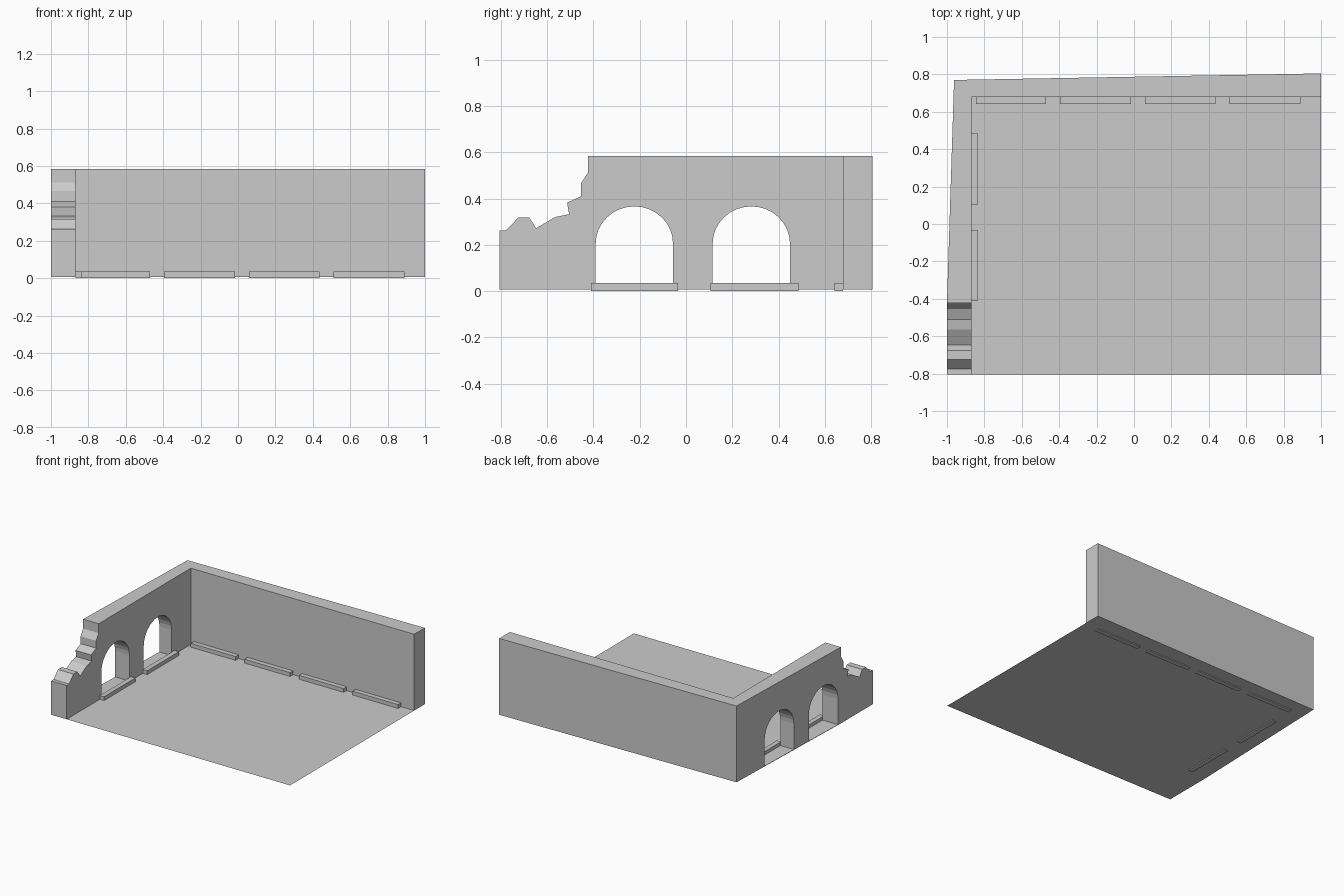
import bpy, bmesh, math
from mathutils import Vector

if "Cube" in bpy.data.objects:
    bpy.data.objects.remove(bpy.data.objects["Cube"])

BASE, TOP = 0.007, 0.584


def make_object(name, bm):
    mesh = bpy.data.meshes.new(name)
    bm.to_mesh(mesh)
    bm.free()
    obj = bpy.data.objects.new(name, mesh)
    bpy.context.collection.objects.link(obj)
    return obj


def prism(name, points, offset):
    """Extrude a planar outline by an offset vector."""
    bm = bmesh.new()
    face = bm.faces.new([bm.verts.new(p) for p in points])
    ext = bmesh.ops.extrude_face_region(bm, geom=[face])
    moved = [v for v in ext["geom"] if isinstance(v, bmesh.types.BMVert)]
    bmesh.ops.translate(bm, verts=moved, vec=offset)
    bmesh.ops.recalc_face_normals(bm, faces=bm.faces)
    return make_object(name, bm)


def box(name, x0, x1, y0, y1, z0, z1):
    return prism(name, [(x0, y0, z0), (x1, y0, z0), (x1, y1, z0), (x0, y1, z0)],
                 (0, 0, z1 - z0))


def cut(target, name, outline):
    """Cut a y-z outline through the left wall."""
    cutter = prism(name, [(-1.1, y, z) for y, z in outline], (0.33, 0, 0))
    cutter.hide_render = True
    mod = target.modifiers.new(name, "BOOLEAN")
    mod.operation, mod.object, mod.solver = "DIFFERENCE", cutter, "EXACT"
    bpy.context.view_layer.objects.active = target
    bpy.ops.object.modifier_apply(modifier=name)
    bpy.data.objects.remove(cutter)


# L-shaped walls with slightly skewed outer faces
plan = [(-1, -0.805), (-0.87, -0.805), (-0.87, 0.678), (1, 0.678),
        (1, 0.805), (-0.962, 0.77), (-1, -0.42)]
walls = prism("ruined_walls", [(x, y, BASE) for x, y in plan], (0, 0, TOP - BASE))

# Crumbled end of the left wall
broken = [(-0.9, 0.263), (-0.776, 0.263), (-0.724, 0.318), (-0.677, 0.318),
          (-0.647, 0.272), (-0.565, 0.32), (-0.505, 0.332), (-0.513, 0.382),
          (-0.453, 0.41), (-0.453, 0.466), (-0.423, 0.513), (-0.423, 0.7), (-0.9, 0.7)]
cut(walls, "broken_cutter", broken)

# Two arched openings with a thin threshold left at the bottom
for i, mid in enumerate((-0.223, 0.282)):
    arch = [(mid - 0.167, BASE + 0.003), (mid + 0.167, BASE + 0.003)]
    for k in range(17):
        a = math.pi * k / 16
        arch.append((mid + 0.167 * math.cos(a), 0.205 + 0.161 * math.sin(a)))
    cut(walls, f"arch_cutter_{i}", arch)

# Floor of diagonal staggered paving, each tile a separate flat face
bm = bmesh.new()
bm.faces.new([bm.verts.new((x, y, BASE)) for x, y in
              ((-0.87, -0.805), (1, -0.805), (1, 0.678), (-0.87, 0.678))])
across, along = Vector((1, 1, 0)).normalized(), Vector((1, -1, 0)).normalized()
WIDTH, LENGTH = 0.1, 0.2


def slice_faces(faces, co, normal):
    geom = set(faces)
    for f in faces:
        geom.update(f.verts)
        geom.update(f.edges)
    res = bmesh.ops.bisect_plane(bm, geom=list(geom), plane_co=co, plane_no=normal)
    return [g for g in res["geom"] if isinstance(g, bmesh.types.BMFace)]


for i in range(-14, 15):
    slice_faces(list(bm.faces), across * (i * WIDTH), across)
bmesh.ops.split_edges(bm, edges=[e for e in bm.edges if len(e.link_faces) == 2])
for strip in list(bm.faces):
    row = math.floor(strip.calc_center_median().dot(across) / WIDTH)
    parts = [strip]
    for j in range(-8, 9):
        parts = slice_faces(parts, along * ((j + 0.5 * (row % 2)) * LENGTH), along)
bmesh.ops.split_edges(bm, edges=[e for e in bm.edges if len(e.link_faces) == 2])
bmesh.ops.recalc_face_normals(bm, faces=bm.faces)
for f in bm.faces:
    if f.normal.z < 0:
        f.normal_flip()
make_object("paved_floor", bm)

# Low curb stones along the back wall
for i, (a, b) in enumerate(((-0.845, -0.47), (-0.395, -0.015), (0.06, 0.435),
                            (0.51, 0.585), (0.585, 0.89))):
    box(f"back_curb_{i}", a, b, 0.642, 0.678, 0, 0.036)

# Low curb stones in front of the arches
for i, (a, b) in enumerate(((-0.41, -0.26), (-0.26, -0.19), (-0.19, -0.035),
                            (0.105, 0.18), (0.18, 0.25), (0.25, 0.485))):
    box(f"arch_curb_{i}", -0.87, -0.834, a, b, 0, 0.036)
